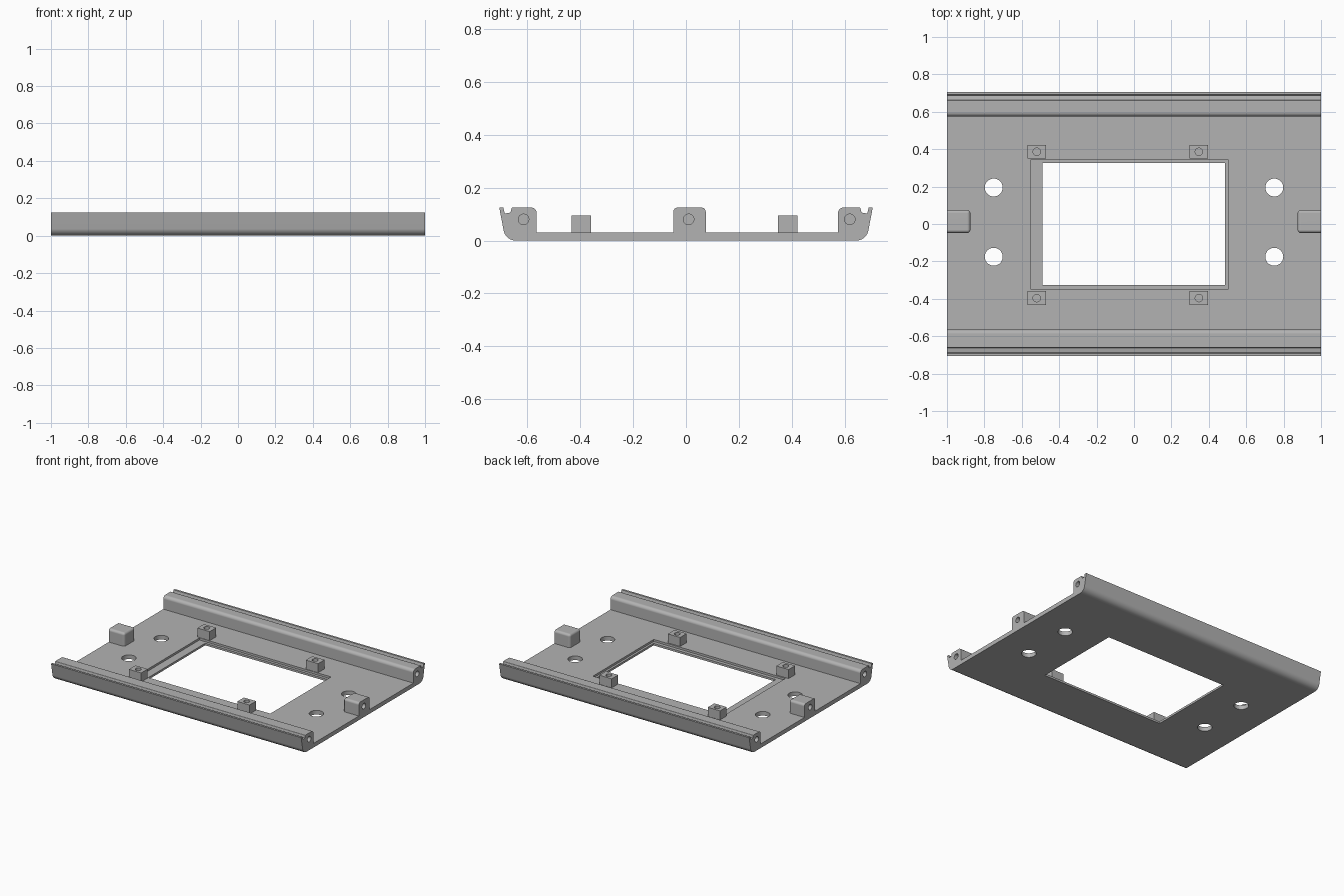
import bpy, bmesh, math
from mathutils import Vector, Matrix

cube = bpy.data.objects.get("Cube")
if cube:
    bpy.data.objects.remove(cube, do_unlink=True)

grey = bpy.data.materials.new("plain grey")
grey.use_nodes = True
colour = (0.45, 0.45, 0.45, 1)
grey.diffuse_color = colour
grey.node_tree.nodes["Principled BSDF"].inputs["Base Color"].default_value = colour

PLATE = 0.03      # plate thickness
TOP = 0.125       # rail and lug height
PIN_Z = 0.08      # height of the end holes


def make(name, bm):
    bmesh.ops.recalc_face_normals(bm, faces=bm.faces)
    mesh = bpy.data.meshes.new(name)
    bm.to_mesh(mesh)
    bm.free()
    mesh.materials.append(grey)
    obj = bpy.data.objects.new(name, mesh)
    bpy.context.collection.objects.link(obj)
    return obj


def box(bm, x0, x1, y0, y1, z0, z1):
    size = Matrix.Diagonal((x1 - x0, y1 - y0, z1 - z0, 1))
    mid = Matrix.Translation(((x0 + x1) / 2, (y0 + y1) / 2, (z0 + z1) / 2))
    return bmesh.ops.create_cube(bm, size=1, matrix=mid @ size)["verts"]


def rod(bm, centre, radius, depth, axis="Z"):
    turn = Matrix.Rotation(math.pi / 2, 4, "Y") if axis == "X" else Matrix()
    bmesh.ops.create_cone(bm, cap_ends=True, segments=32, radius1=radius, radius2=radius,
                          depth=depth, matrix=Matrix.Translation(centre) @ turn)


def rounded(points, steps=8):
    """Round each corner (y, z, radius) of a closed outline."""
    out = []
    for i, (y, z, r) in enumerate(points):
        p = Vector((y, z))
        if not r:
            out.append(p)
            continue
        d1 = (Vector(points[i - 1][:2]) - p).normalized()
        d2 = (Vector(points[(i + 1) % len(points)][:2]) - p).normalized()
        half = d1.angle(d2) / 2
        c = p + (d1 + d2).normalized() * r / math.sin(half)
        t = r / math.tan(half)
        a, b = p + d1 * t - c, p + d2 * t - c
        out += [c + a.lerp(b, k / steps).normalized() * r for k in range(steps + 1)]
    return out


def cut(obj, bm, name):
    cutter = make(name, bm)
    cutter.hide_render = True
    mod = obj.modifiers.new("cut", "BOOLEAN")
    mod.operation, mod.solver, mod.object = "DIFFERENCE", "EXACT", cutter
    bpy.context.view_layer.update()
    done = bpy.data.meshes.new_from_object(
        obj.evaluated_get(bpy.context.evaluated_depsgraph_get()))
    obj.modifiers.clear()
    obj.data = done
    bpy.data.objects.remove(cutter, do_unlink=True)


def finish(obj):
    bpy.ops.object.select_all(action="DESELECT")
    obj.select_set(True)
    bpy.context.view_layer.objects.active = obj
    bpy.ops.object.shade_smooth_by_angle(angle=math.radians(30))
    obj.modifiers.new("even shading", "WEIGHTED_NORMAL").keep_sharp = True


# Plate with a grooved rail along each long edge, as one extruded outline
def rail(inner):
    return [(0.683, 0, 0.045), (0.707, TOP, 0), (0.692, TOP, 0), (0.686, 0.102, 0),
            (0.664, 0.106, 0), (0.66, TOP, 0.005), (inner, TOP, 0.022), (inner, PLATE, 0)]


back = rail(0.575)
front = [(-y, z, r) for y, z, r in reversed(rail(0.565))]
bm = bmesh.new()
face = bm.faces.new([bm.verts.new((-1, p.x, p.y)) for p in rounded(back + front)])
side = bmesh.ops.extrude_face_region(bm, geom=[face])["geom"]
bmesh.ops.translate(bm, vec=(2, 0, 0), verts=[v for v in side if isinstance(v, bmesh.types.BMVert)])
body = make("plate_with_rails", bm)

# Window recess, then the window, round holes and rail end holes
bm = bmesh.new()
box(bm, -0.55, 0.503, -0.35, 0.345, 0.015, 0.06)
cut(body, bm, "recess_cutter")
bm = bmesh.new()
box(bm, -0.49, 0.487, -0.325, 0.325, -0.05, 0.06)
for x in (-0.75, 0.75):
    for y in (-0.175, 0.195):
        rod(bm, (x, y, 0.01), 0.048, 0.1)
for x in (-1, 1):
    for y in (-0.615, 0.62):
        rod(bm, (x, y, PIN_Z), 0.02, 0.2, "X")
cut(body, bm, "hole_cutter")
finish(body)

# Rounded lugs in the middle of both short ends
for name, s in (("left_lug", 1), ("right_lug", -1)):
    bm = bmesh.new()
    box(bm, *sorted((s * 0.875, s)), -0.048, 0.075, PLATE, TOP)
    edges = [e for e in bm.edges
             if not all(abs(v.co.x) > 0.99 for v in e.verts)
             and not all(v.co.z < PLATE + 0.001 for v in e.verts)]
    bmesh.ops.bevel(bm, geom=edges, offset=0.017, segments=6, profile=0.5, affect="EDGES")
    lug = make(name, bm)
    bm = bmesh.new()
    rod(bm, (s, 0.01, PIN_Z), 0.02, 0.16, "X")
    cut(lug, bm, "lug_cutter")
    finish(lug)

# Four drilled standoffs around the window
for side, x in (("left", 0.347), ("right", -0.52)):
    for end, y in (("front", -0.396), ("back", 0.386)):
        bm = bmesh.new()
        box(bm, x - 0.049, x + 0.049, y - 0.037, y + 0.037, PLATE, 0.095)
        post = make(f"{end}_{side}_standoff", bm)
        bm = bmesh.new()
        rod(bm, (x, y, 0.095), 0.02, 0.1)
        cut(post, bm, "standoff_cutter")
        finish(post)
